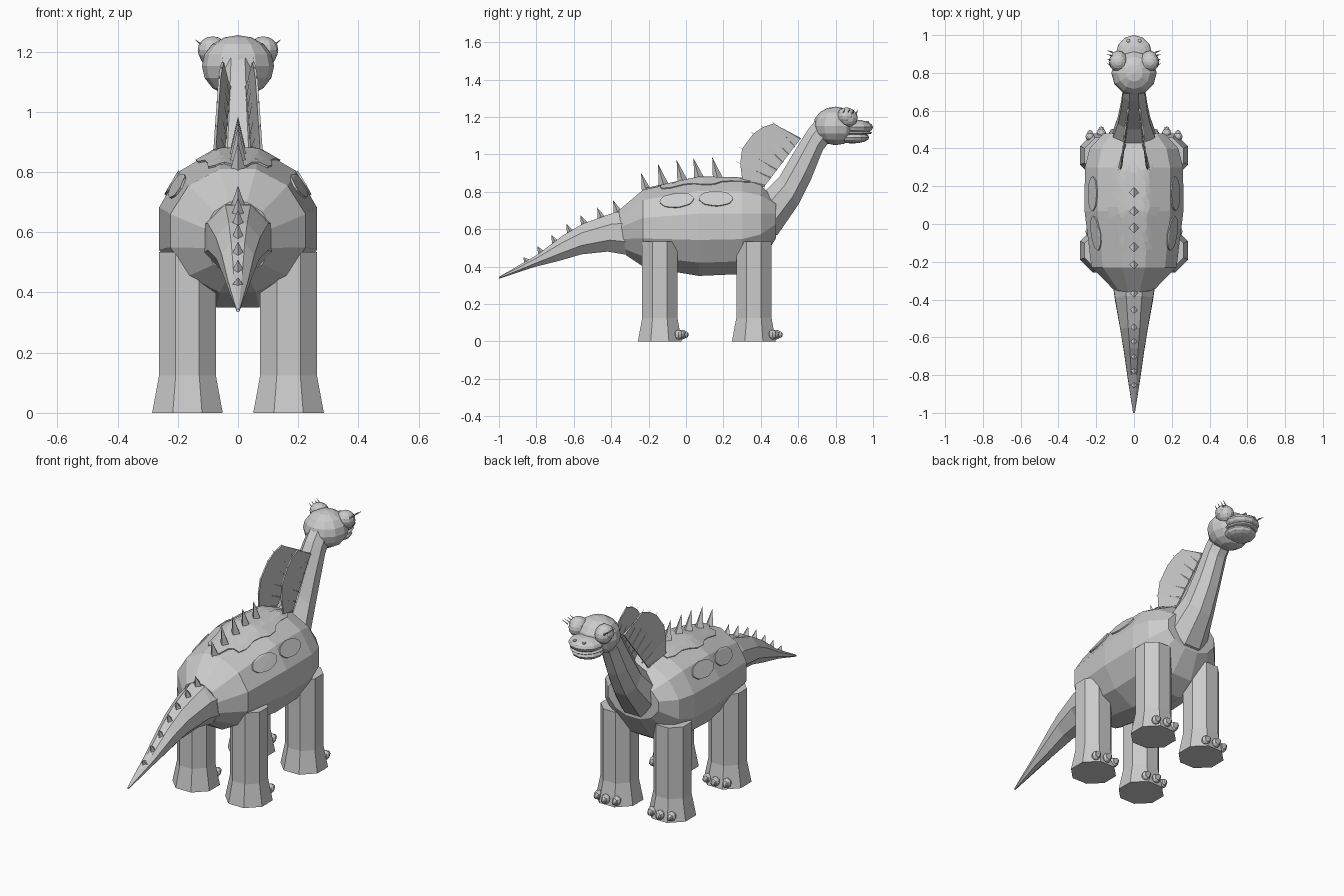
import bpy, bmesh, math
from mathutils import Vector, Matrix

if "Cube" in bpy.data.objects:
    bpy.data.objects.remove(bpy.data.objects["Cube"])

grey = bpy.data.materials.new("stone grey")
grey.use_nodes = True
COLOUR = (0.6, 0.6, 0.6, 1)
grey.diffuse_color = COLOUR
grey.node_tree.nodes["Principled BSDF"].inputs["Base Color"].default_value = COLOUR


def finish(name, bm, recalc=True):
    if recalc:
        bmesh.ops.recalc_face_normals(bm, faces=bm.faces[:])
    mesh = bpy.data.meshes.new(name)
    bm.to_mesh(mesh)
    bm.free()
    mesh.materials.append(grey)
    obj = bpy.data.objects.new(name, mesh)
    bpy.context.collection.objects.link(obj)
    return obj


def skin(bm, rings):
    """Bridge equal rings of points and cap both ends."""
    vs = [[bm.verts.new(p) for p in ring] for ring in rings]
    n = len(vs[0])
    for a, b in zip(vs, vs[1:]):
        for i in range(n):
            j = (i + 1) % n
            bm.faces.new((a[i], a[j], b[j], b[i]))
    bm.faces.new(vs[0][::-1])
    bm.faces.new(vs[-1])


def loft(name, sides, sections):
    """Each section: top y, top z, bottom y, bottom z, half width."""
    rings = []
    flat = math.cos(math.pi / sides)
    for ty, tz, by, bz, w in sections:
        top, low = Vector((0, ty, tz)), Vector((0, by, bz))
        mid, half = (top + low) / 2, (top - low) / 2
        angles = [2 * math.pi * (i + 0.5) / sides for i in range(sides)]
        rings.append([mid + (half * math.sin(a) + Vector((w, 0, 0)) * math.cos(a)) / flat
                      for a in angles])
    bm = bmesh.new()
    skin(bm, rings)
    return finish(name, bm)


def cone(bm, base, tip, radius, sides=4):
    base, tip = Vector(base), Vector(tip)
    axis = tip - base
    turn = axis.to_track_quat('Z', 'Y').to_matrix().to_4x4()
    bmesh.ops.create_cone(bm, cap_ends=True, segments=sides, radius1=radius, radius2=0,
                          depth=axis.length,
                          matrix=Matrix.Translation((base + tip) / 2) @ turn)


def blob(bm, centre, size, segs=12, rings=8):
    bmesh.ops.create_uvsphere(bm, u_segments=segs, v_segments=rings, radius=1,
                              matrix=Matrix.Translation(centre) @ Matrix.Diagonal((*size, 1)))


def ellipsoid(name, centre, size, segs=12, rings=8):
    bm = bmesh.new()
    blob(bm, centre, size, segs, rings)
    return finish(name, bm)


# Trunk, tail and neck
body = loft("body", 12, [
    (-0.36, 0.70, -0.32, 0.46, 0.11), (-0.23, 0.81, -0.23, 0.40, 0.225),
    (0.07, 0.875, 0.07, 0.35, 0.262), (0.30, 0.87, 0.30, 0.36, 0.26),
    (0.40, 0.835, 0.40, 0.42, 0.235), (0.48, 0.76, 0.48, 0.55, 0.16)])
loft("tail", 8, [
    (-0.30, 0.70, -0.30, 0.46, 0.115), (-0.38, 0.69, -0.42, 0.48, 0.10),
    (-0.55, 0.63, -0.56, 0.465, 0.073), (-0.66, 0.565, -0.68, 0.43, 0.054),
    (-0.80, 0.46, -0.82, 0.395, 0.034), (-1, 0.345, -1, 0.335, 0.005)])
loft("neck", 8, [
    (0.36, 0.77, 0.46, 0.56, 0.13), (0.41, 0.79, 0.49, 0.57, 0.12),
    (0.50, 0.88, 0.60, 0.73, 0.085), (0.57, 1.0, 0.67, 0.87, 0.07),
    (0.65, 1.13, 0.73, 1.02, 0.06), (0.70, 1.19, 0.79, 1.10, 0.055)])

# Head, muzzle and mouth
ellipsoid("head", (0, 0.80, 1.152), (0.12, 0.12, 0.103))
ellipsoid("upper_muzzle", (0, 0.905, 1.145), (0.095, 0.095, 0.04))
ellipsoid("lips", (0, 0.895, 1.115), (0.09, 0.10, 0.014))
ellipsoid("lower_jaw", (0, 0.89, 1.09), (0.085, 0.09, 0.032))


def patch(name, centre, turn, rx, ry, wave):
    """A thin spot laid over the hide."""
    bm = bmesh.new()
    count, steps = 32, 5
    hub = bm.verts.new((0, 0, 0))
    last = None
    for k in range(1, steps + 1):
        ring = []
        for i in range(count):
            a = 2 * math.pi * i / count
            r = k / steps * (1 + wave * math.sin(8 * a + 1))
            ring.append(bm.verts.new((rx * r * math.cos(a), ry * r * math.sin(a), 0)))
        for i in range(count):
            j = (i + 1) % count
            if last:
                bm.faces.new((last[i], ring[i], ring[j], last[j]))
            else:
                bm.faces.new((hub, ring[i], ring[j]))
        last = ring
    obj = finish(name, bm, False)
    obj.location = centre
    obj.rotation_euler = (0, turn, 0)
    wrap = obj.modifiers.new("wrap", 'SHRINKWRAP')
    wrap.target = body
    wrap.wrap_method = 'PROJECT'
    wrap.use_project_z = True
    wrap.use_positive_direction = False
    wrap.use_negative_direction = True
    wrap.offset = 0.007
    thick = obj.modifiers.new("thickness", 'SOLIDIFY')
    thick.thickness = 0.009
    thick.offset = -1


patch("back_patch", (0, 0.09, 1.0), 0, 0.13, 0.29, 0.10)


def fan(name, side):
    """Neck frill: a thin curved sheet with pointed ribs."""
    outer = [(0.53, 1.13), (0.47, 1.165), (0.41, 1.145), (0.36, 1.11),
             (0.30, 1.03), (0.29, 0.95), (0.30, 0.87)]
    bm = bmesh.new()
    pairs, total = [], len(outer) - 1
    for i, (y, z) in enumerate(outer):
        t = i / total
        root = Vector((side * (0.03 + 0.02 * t), 0.61 - 0.19 * t, 1.08 - 0.25 * t))
        edge = Vector((side * (0.045 + 0.033 * t), y, z))
        pairs.append((root, edge))
        cone(bm, root, edge + (edge - root).normalized() * 0.025, 0.008, 5)
    out = Vector((side * 0.004, 0, 0))
    skin(bm, [(r - out, e - out, e + out, r + out) for r, e in pairs])
    finish(name, bm)


def leg(name, x, y):
    bm = bmesh.new()
    rings = []
    for z, r in ((0, 0.127), (0.125, 0.102), (0.535, 0.102)):
        rings.append([(x + r * math.cos(a), y + r * math.sin(a), z)
                      for a in [math.pi * (i + 0.5) / 4 for i in range(8)]])
    skin(bm, rings)
    finish(name, bm)
    # Toes and claws
    bm = bmesh.new()
    for dx, dy in ((-0.055, 0.107), (0.005, 0.12), (0.065, 0.10)):
        tx = x + math.copysign(1, x) * dx
        blob(bm, (tx, y + dy, 0.036), (0.025, 0.024, 0.026), 8, 6)
        blob(bm, (tx, y + dy + 0.018, 0.036), (0.015, 0.016, 0.018), 8, 6)
    finish(name + "_toes", bm)


# Paired parts
for side, label in ((1, "left"), (-1, "right")):
    leg(label + "_front_leg", side * 0.168, 0.363)
    leg(label + "_rear_leg", side * 0.168, -0.14)
    fan(label + "_neck_frill", side)
    for y, place in ((0.16, "front"), (-0.05, "rear")):
        patch(f"{label}_{place}_spot", (side * 0.36, y, 0.845), side * math.radians(60),
              0.045, 0.09, 0.02)
    ellipsoid(label + "_eye", (side * 0.083, 0.868, 1.195), (0.046, 0.05, 0.048))
    ellipsoid(label + "_eyelid", (side * 0.084, 0.858, 1.205), (0.05, 0.05, 0.046))
    ellipsoid(label + "_nostril", (side * 0.03, 0.97, 1.172), (0.01, 0.01, 0.007), 8, 6)
    bm = bmesh.new()
    for y in (0.84, 0.865, 0.89, 0.91):
        cone(bm, (side * 0.115, y, 1.22), (side * 0.146, y + 0.01, 1.242), 0.005)
    finish(label + "_eyelashes", bm)

# Spikes along the back and tail
bm = bmesh.new()
for y, z, tip in ((-0.21, 0.80, 0.90), (-0.12, 0.835, 0.95), (-0.02, 0.86, 0.97),
                  (0.07, 0.87, 0.98), (0.17, 0.87, 0.985)):
    cone(bm, (0, y, z), (0, y - 0.03, tip), 0.027)
finish("back_spikes", bm)
bm = bmesh.new()
for y, z, tip in ((-0.365, 0.69, 0.755), (-0.45, 0.655, 0.715), (-0.54, 0.62, 0.675),
                  (-0.615, 0.575, 0.63), (-0.695, 0.52, 0.57), (-0.77, 0.465, 0.51),
                  (-0.845, 0.42, 0.45)):
    cone(bm, (0, y, z), (0, y - 0.025, tip), 0.023)
finish("tail_spikes", bm)
